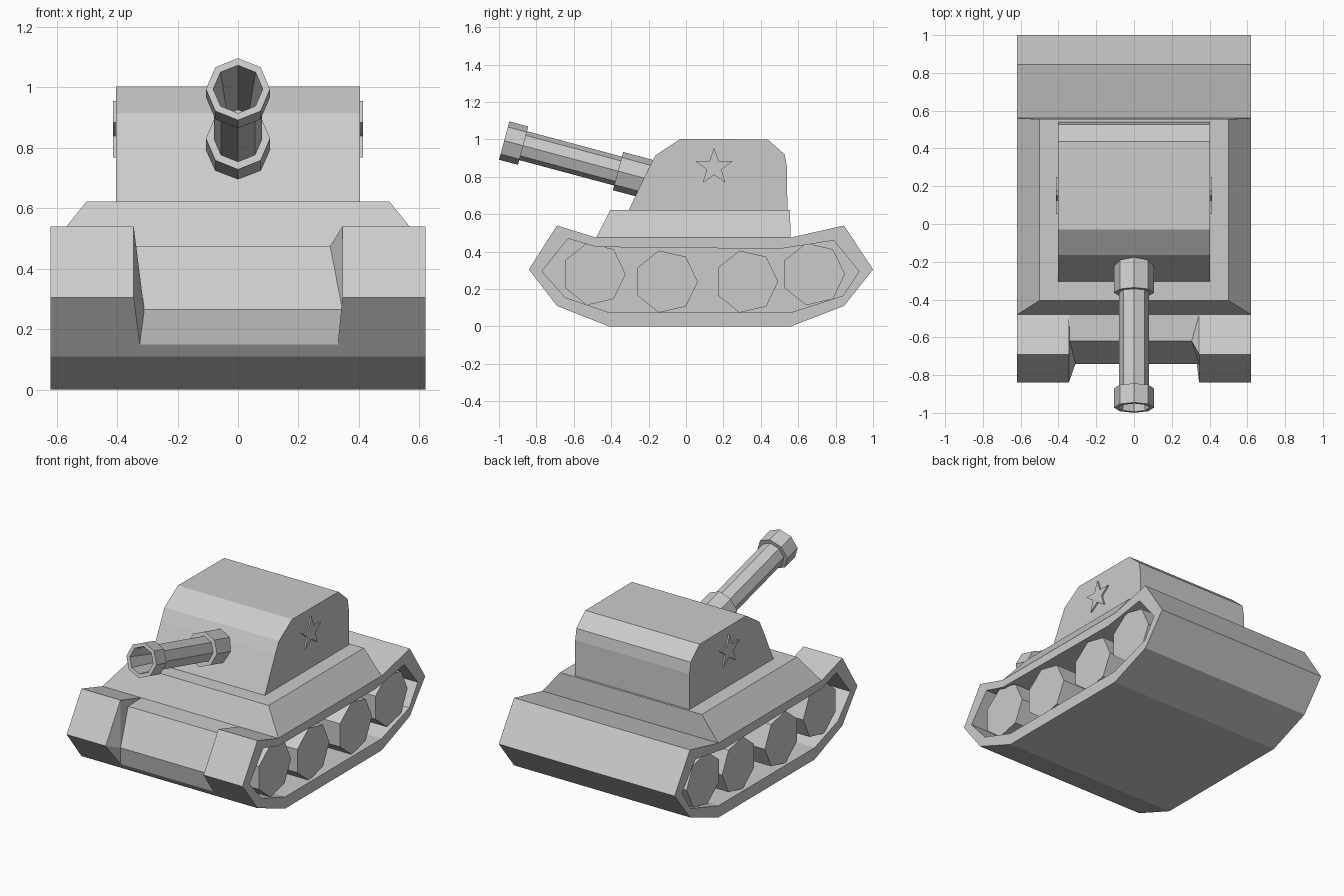
import bpy, bmesh
from math import sin, cos, pi, radians

if "Cube" in bpy.data.objects:
    bpy.data.objects.remove(bpy.data.objects["Cube"])


def finish(name, bm):
    bmesh.ops.remove_doubles(bm, verts=bm.verts, dist=1e-5)
    bmesh.ops.recalc_face_normals(bm, faces=bm.faces)
    mesh = bpy.data.meshes.new(name)
    bm.to_mesh(mesh)
    bm.free()
    obj = bpy.data.objects.new(name, mesh)
    bpy.context.collection.objects.link(obj)
    return obj


def loft(name, rings):
    """Skin a list of equal point rings and cap both ends."""
    bm = bmesh.new()
    vs = [[bm.verts.new(p) for p in r] for r in rings]
    n = len(vs[0])
    for a, b in zip(vs, vs[1:]):
        for i in range(n):
            j = (i + 1) % n
            bm.faces.new((a[i], a[j], b[j], b[i]))
    bm.faces.new(vs[0])
    bm.faces.new(vs[-1])
    return finish(name, bm)


def at_x(profile, x):
    return [(x, y, z) for y, z in profile]


# Hull with tracks: first four points are the front of each track
outer = [(-.48, .475), (-.69, .54), (-.84, .305), (-.69, .11), (-.41, 0),
         (.56, 0), (.845, .11), (1.0, .305), (.845, .54), (.56, .475)]
inner = [(-.48, .425), (-.63, .47), (-.77, .295), (-.645, .155), (-.41, .075),
         (.56, .075), (.84, .165), (.925, .295), (.79, .46), (.5, .415)]
TRACK_IN, TRACK_OUT, RECESS = .345, .62, .38
n = len(outer)
bm = bmesh.new()


def face(*pts):
    bm.faces.new([bm.verts.new(p) for p in pts])


def strip(a, b, first=0):
    for i in range(first, n):
        j = (i + 1) % n
        face(a[i], a[j], b[j], b[i])


noses = []
for s, nose_x in ((-1, (.34, .31, .325)), (1, (.305, .345, .33))):
    rim, side = at_x(outer, s * TRACK_OUT), at_x(outer, s * TRACK_IN)
    lip, floor = at_x(inner, s * TRACK_OUT), at_x(inner, s * RECESS)
    strip(side, rim)
    strip(rim, lip)
    strip(lip, floor)
    face(*floor)
    # front plate edge, and the wall joining it to the track
    m = [(s * x, y, z) for x, (y, z) in
         zip(nose_x, ((-.62, .475), (-.74, .265), (-.72, .15)))]
    a, b, c, d = side[:4]
    for tri in ((a, b, m[0]), (b, m[1], m[0]), (b, c, m[1]),
                (c, m[2], m[1]), (c, d, m[2])):
        face(*tri)
    noses.append([a] + m + [d])
strip(at_x(outer, -TRACK_IN), at_x(outer, TRACK_IN), 3)
for i in range(4):
    face(noses[0][i], noses[0][i + 1], noses[1][i + 1], noses[1][i])
finish("hull_and_tracks", bm)

# Sloped deck
loft("deck", [[(-w, f, z), (w, f, z), (w, r, z), (-w, r, z)]
              for w, f, r, z in ((.62, -.48, .56, .475), (.5, -.405, .555, .623))])

# Turret
turret = [(-.307, .62), (-.2, .845), (-.163, .915), (-.03, 1.003),
          (.437, 1.0), (.528, .92), (.54, .85), (.542, .62)]
loft("turret", [at_x(turret, -.403), at_x(turret, .403)])

# Road wheels and side stars
for s, label in ((-1, "left"), (1, "right")):
    for k, (cy, cz) in enumerate(((-.493, .28), (-.107, .24), (.323, .24), (.68, .28))):
        ring = [(cy + .17 * cos(2 * pi * i / 7), cz + .17 * sin(2 * pi * i / 7))
                for i in range(7)]
        loft(f"wheel_{label}_{k + 1}", [at_x(ring, s * .37), at_x(ring, s * .6)])
    star = []
    for i in range(10):
        r = .042 if i % 2 else .103
        star.append((.15 + r * sin(pi * i / 5), .852 + r * cos(pi * i / 5)))
    loft(f"star_{label}", [at_x(star, s * .4), at_x(star, s * .413)])

# Gun barrel: (radius, distance behind the muzzle), turned about a raised axis
tilt = radians(15)
profile = [(.05, .45), (.082, 0), (.106, 0), (.106, .105), (.08, .105),
           (.08, .63), (.106, .63), (.106, .85)]
rings = []
for r, d in profile:
    ring = []
    for i in range(8):
        u, v = r * cos(pi * i / 4), r * sin(pi * i / 4)
        ring.append((u, -.972 + d * cos(tilt) + v * sin(tilt),
                     .994 - d * sin(tilt) + v * cos(tilt)))
    rings.append(ring)
loft("gun_barrel", rings)
